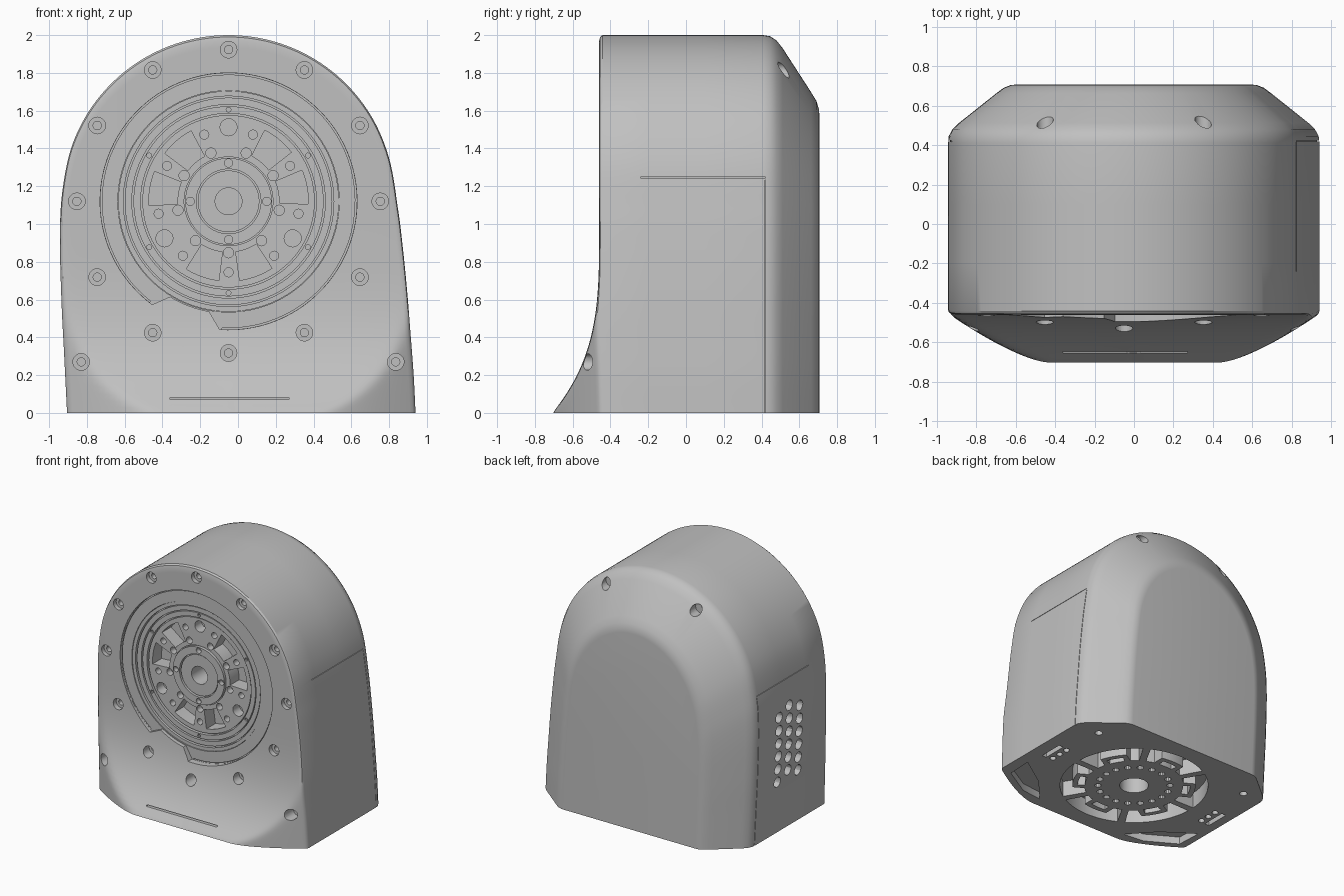
import bpy, bmesh, math
from math import sin, cos, radians, sqrt, pi

if "Cube" in bpy.data.objects:
    bpy.data.objects.remove(bpy.data.objects["Cube"])

grey = bpy.data.materials.new("housing grey")
grey.use_nodes = True
colour = (0.53, 0.53, 0.53, 1)
grey.diffuse_color = colour
grey.node_tree.nodes["Principled BSDF"].inputs["Base Color"].default_value = colour

CX, CZ = -0.05, 1.12  # axis of the round drive unit


def make_object(name, bm):
    bmesh.ops.recalc_face_normals(bm, faces=bm.faces)
    mesh = bpy.data.meshes.new(name)
    bm.to_mesh(mesh)
    bm.free()
    mesh.materials.append(grey)
    ob = bpy.data.objects.new(name, mesh)
    bpy.context.collection.objects.link(ob)
    return ob


def select_only(ob):
    bpy.ops.object.select_all(action='DESELECT')
    ob.select_set(True)
    bpy.context.view_layer.objects.active = ob


def cut(ob, prisms):
    """Subtract a list of (outline, axis, start, end) prisms."""
    bm = bmesh.new()
    for pts, axis, a, b in prisms:
        place = {'x': lambda u, v, w: (w, u, v), 'y': lambda u, v, w: (u, w, v),
                 'z': lambda u, v, w: (u, v, w)}[axis]
        lo = [bm.verts.new(place(u, v, a)) for u, v in pts]
        hi = [bm.verts.new(place(u, v, b)) for u, v in pts]
        bm.faces.new(lo)
        bm.faces.new(hi)
        for i in range(len(pts)):
            k = (i + 1) % len(pts)
            bm.faces.new((lo[i], lo[k], hi[k], hi[i]))
    tool = make_object("cutter", bm)
    tool.hide_render = True
    mod = ob.modifiers.new("cut", 'BOOLEAN')
    mod.object, mod.operation, mod.solver = tool, 'DIFFERENCE', 'EXACT'
    select_only(ob)
    bpy.ops.object.modifier_apply(modifier=mod.name)
    bpy.data.objects.remove(tool)


def polar(cx, cy, r, deg):
    return cx + r * cos(radians(deg)), cy + r * sin(radians(deg))


def circle(cx, cy, r, n=20):
    return [polar(cx, cy, r, 360 * i / n) for i in range(n)]


def arc(cx, cy, r, a0, a1, n=10):
    return [polar(cx, cy, r, a0 + (a1 - a0) * i / n) for i in range(n + 1)]


def sector(cx, cy, r0, r1, a0, a1, n=10):
    return arc(cx, cy, r1, a0, a1, n) + arc(cx, cy, r0, a1, a0, n)


def rect(u0, u1, v0, v1):
    return [(u0, v0), (u1, v0), (u1, v1), (u0, v1)]


def spline(pts, n):
    """Smooth curve through the points."""
    ext = [(2 * pts[0][0] - pts[1][0], -pts[1][1])] + pts + [(2 * pts[-1][0] - pts[-2][0], -pts[-2][1])]
    out = []
    for p0, p1, p2, p3 in zip(ext, ext[1:], ext[2:], ext[3:]):
        for i in range(n):
            t = i / n
            out.append(tuple(0.5 * (2 * b + (c - a) * t + (2 * a - 5 * b + 4 * c - d) * t * t
                                    + (3 * b - a - 3 * c + d) * t ** 3)
                             for a, b, c, d in zip(p0, p1, p2, p3)))
    return out + [pts[-1]]


# Housing: arch outline swept from a flared front to a chamfered back
outline = spline([(.94, 0), (.93, .2), (.915, .4), (.895, .65), (.872, .88), (.847, 1.08)]
                 + arc(CX, CZ, .88, 15, 175)
                 + [(-.943, .95), (-.935, .6), (-.92, .3), (-.905, 0)], 7)


def front_y(x, z):
    flare = -0.46 - 0.25 * max(0, 1 - z) ** 3.4
    corner = -0.71 + 0.255 * max(0, (abs(x) - 0.42) / 0.52) ** 1.4
    return (flare + corner + sqrt((flare - corner) ** 2 + 0.015 ** 2)) / 2


bm = bmesh.new()
rings = []
front_scales = [(i / 32, 0) for i in range(1, 32)] + [(.985, 0), (.995, .005), (1, .018)]
for s, drop in front_scales:
    rings.append([bm.verts.new((s * x, front_y(s * x, s * z) + drop, s * z)) for x, z in outline])
back_profile = [(1, -.2), (1, .1), (1, .41), (.995, .445), (.975, .48), (.94, .512),
                (.74, .662), (.7, .69), (.665, .703), (.64, .706)]
for s, y in back_profile:
    zs = 1 - (1 - s) * 0.58
    rings.append([bm.verts.new((s * x, y, zs * z)) for x, z in outline])
tip = bm.verts.new((0, front_y(0, 0), 0))
for i in range(len(outline) - 1):
    bm.faces.new((tip, rings[0][i], rings[0][i + 1]))
    for a, b in zip(rings, rings[1:]):
        bm.faces.new((a[i], a[i + 1], b[i + 1], b[i]))
bm.faces.new(rings[-1])
bm.faces.new([tip] + [r[0] for r in rings] + [r[-1] for r in reversed(rings)])
housing = make_object("housing", bm)

# Shallow round recess with a tab left standing, its edge groove, then the deep bore
recess = arc(CX, CZ, .68, -94, 233.5, 90) + arc(CX, CZ, .592, 238.5, 260, 8)
cut(housing, [(recess, 'y', -.9, -.445)])
cut(housing, [(sector(CX, CZ, .671, .679, -93, 232, 90), 'y', -.9, -.42)])
cut(housing, [(circle(CX, CZ, .586, 96), 'y', -.9, -.25)])

# Screw holes, front slot, rear holes, vents
screws = [polar(CX, CZ, .803, 30 * i) for i in range(12)] + [(-.83, .27), (.835, .27)]
cuts = [(circle(x, z, .044), 'y', -.9, -.425) for x, z in screws]
cuts += [(circle(x, 1.815, .042), 'y', .46, .9) for x in (-.45, .35)]
cuts.append((rect(-.36, .27, .07, .081), 'y', -.9, -.6))
for col in range(3):
    for row in range(6):
        cuts.append((circle(.16 - .13 * col, .42 + .105 * row + .05 * (col % 2), .042, 12),
                     'x', -1.1, -.86))
cut(housing, cuts)
cut(housing, [(circle(x, z, .022, 14), 'y', -.6, -.36) for x, z in screws])

# Side access panel seams
right_edge = [p for p in outline if p[0] > 0 and p[1] < 1.25]
left_edge = [p for p in outline if p[0] < 0 and p[1] < 1.22]
seams = []
for edge, sign in ((right_edge, 1), (left_edge, -1)):
    inner = [(x - sign * .012, z) for x, z in edge]
    outer = [(x + sign * .05, z) for x, z in reversed(edge)]
    seams.append((inner + outer, 'y', .418, .422))
    x, z = max(edge, key=lambda p: p[1])
    x -= sign * .016
    z += .012
    seams.append((rect(min(x, sign * 1.1), max(x, sign * 1.1), z, z + .004), 'y', -.24, .422))
cut(housing, seams)

# Underside: six deep pockets around bosses, bolt circle, corner pockets
under = [(circle(0, 0, .11, 32), 'z', -.1, .15)]
for i in range(6):
    a = 60 * i
    pocket = arc(0, 0, .565, a + 3, a + 57, 12) + arc(0, 0, .38, a + 56, a + 46, 3)
    pocket += arc(0, 0, .47, a + 43, a + 17, 6) + arc(0, 0, .38, a + 14, a + 4, 3)
    under.append((pocket, 'z', -.1, .13))
    under.append((sector(0, 0, .375, .43, a + 21, a + 39), 'z', -.1, .08))
under += [(circle(*polar(0, 0, .275, 20 * i), .026, 10), 'z', -.1, .06) for i in range(18)]
for s in (-1, 1):
    under.append(([(s * .42, -.62), (s * .6, -.6), (s * .84, -.46), (s * .85, -.25), (s * .6, -.42)],
                  'z', -.1, .06))
    under += [(circle(s * .74, .08 * k, .025, 12), 'z', -.1, .06) for k in (-1, 0, 1)]
    under += [(circle(s * .72, .44, .03, 12), 'z', -.1, .06)]
    under.append((rect(s * .81 - .02, s * .81 + .02, -.1, .1), 'z', -.1, .04))
cut(housing, under)

# Drive unit: turned rings with grooves
steps = [(.071, .163, -.42), (.163, .171, -.40), (.171, .229, -.43), (.229, .235, -.405),
         (.235, .456, -.415), (.456, .465, -.395), (.465, .503, -.425), (.503, .512, -.40),
         (.512, .549, -.43), (.549, .557, -.405), (.557, .584, -.44)]
profile = [(.071, -.24)]
for r0, r1, y in steps:
    profile += [(r0, y), (r1, y)]
profile.append((.584, -.24))
bm = bmesh.new()
N = 96
loops = [[bm.verts.new((CX + r * cos(2 * pi * i / N), y, CZ + r * sin(2 * pi * i / N)))
          for i in range(N)] for r, y in profile]
for a, b in zip(loops, loops[1:] + loops[:1]):
    for i in range(N):
        k = (i + 1) % N
        bm.faces.new((a[i], a[k], b[k], b[i]))
drive = make_object("drive_unit", bm)

# Windows and holes in the drive unit, in three-fold symmetry
cuts = []
for base in (90, 210, 330):
    for side in (-40, 40):
        a = base + side
        cuts.append((sector(CX, CZ, .27, .422, a - 12, a + 13), 'y', -.6, -.30))
    cuts.append((circle(*polar(CX, CZ, .392, base), .045), 'y', -.6, -.33))
    for off in (-20, 20, 60):
        cuts.append((circle(*polar(CX, CZ, .272, base + off), .027, 16), 'y', -.6, -.36))
        cuts.append((circle(*polar(CX, CZ, .376, base + off), .024, 16), 'y', -.6, -.36))
cuts += [(circle(*polar(CX, CZ, .203, 90 * i), .022, 14), 'y', -.6, -.39) for i in range(4)]
cuts += [(circle(*polar(CX, CZ, .485, 30 + 60 * i), .013, 10), 'y', -.6, -.40) for i in range(6)]
cut(drive, cuts)

for ob in (housing, drive):
    select_only(ob)
    bpy.ops.object.shade_smooth_by_angle(angle=radians(30))
